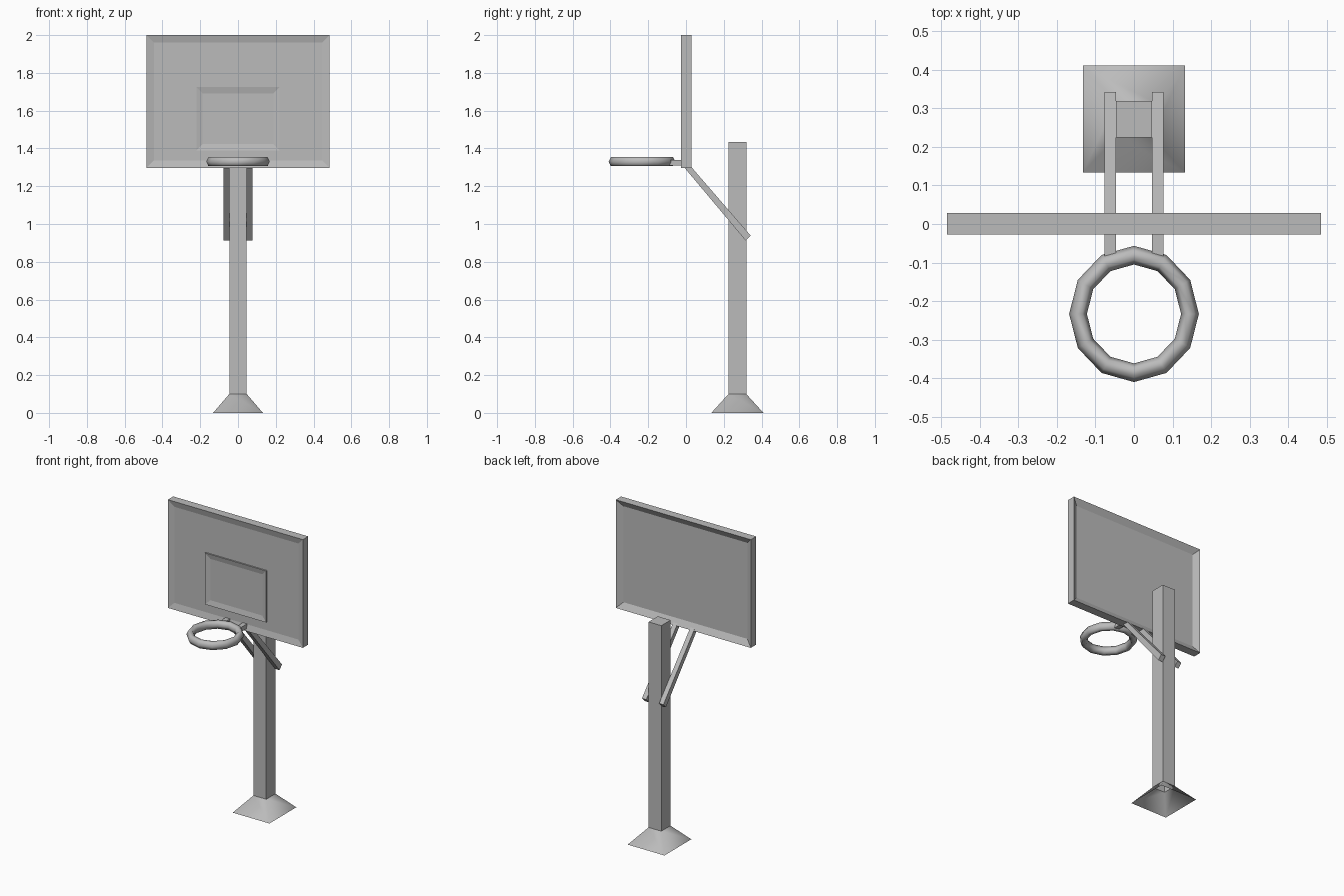
import bpy, bmesh
from mathutils import Matrix, Vector

cube = bpy.data.objects.get("Cube")
if cube:
    bpy.data.objects.remove(cube)

grey = bpy.data.materials.new("plain grey")
grey.use_nodes = True
grey.diffuse_color = (0.5, 0.5, 0.5, 1)
grey.node_tree.nodes["Principled BSDF"].inputs["Base Color"].default_value = (0.5, 0.5, 0.5, 1)


def finish(name, bm):
    mesh = bpy.data.meshes.new(name)
    bm.to_mesh(mesh)
    bm.free()
    mesh.materials.append(grey)
    obj = bpy.data.objects.new(name, mesh)
    bpy.context.collection.objects.link(obj)
    return obj


def add_box(bm, low, high):
    low, high = Vector(low), Vector(high)
    size = Matrix.Diagonal((*(high - low), 1))
    bmesh.ops.create_cube(bm, size=1, matrix=Matrix.Translation((low + high) / 2) @ size)


def facing(bm, direction):
    bm.normal_update()
    return max(bm.faces, key=lambda f: f.normal.dot(Vector(direction)))


# Backboard: slab with a shallow front recess and a deeper back recess
bm = bmesh.new()
add_box(bm, (-0.485, -0.027, 1.297), (0.485, 0.028, 2.0))
for side, depth in ((-1, 0.01), (1, 0.022)):
    face = facing(bm, (0, side, 0))
    bmesh.ops.inset_region(bm, faces=[face], thickness=0.056)
    for v in face.verts:
        v.co.y -= side * depth
finish("backboard", bm)

# Target frame: thin raised border on the front panel
bm = bmesh.new()
add_box(bm, (-0.22, -0.025, 1.39), (0.22, -0.017, 1.725))
front = facing(bm, (0, -1, 0))
back = facing(bm, (0, 1, 0))
bmesh.ops.inset_region(bm, faces=[front], thickness=0.047)
for v in front.verts:
    v.co.y = -0.0175
bmesh.ops.delete(bm, geom=[back], context='FACES_ONLY')
finish("target_frame", bm)

# Post: open at the bottom, with a hollow base flaring out below it
bm = bmesh.new()
add_box(bm, (-0.046, 0.224, 0.1), (0.046, 0.319, 1.435))
bottom = facing(bm, (0, 0, -1))
rim = list(bottom.edges)
bmesh.ops.delete(bm, geom=[bottom], context='FACES_ONLY')
finish("post", bm)

bm = bmesh.new()
rings = []
for hx, hy, z in ((0.046, 0.047, 0.1), (0.132, 0.138, 0)):
    rings.append([bm.verts.new((sx * hx, 0.272 + sy * hy, z))
                  for sx, sy in ((-1, -1), (1, -1), (1, 1), (-1, 1))])
top, foot = rings
for i in range(4):
    j = (i + 1) % 4
    bm.faces.new((top[i], foot[i], foot[j], top[j])).smooth = True
finish("base", bm)

# Support arms: bent bars from the hoop, through the board, down to the post
profile = [(-0.09, 1.31), (-0.018, 1.31), (0.316, 0.912),
           (0.342, 0.939), (-0.005, 1.34), (-0.09, 1.34)]
for name, x in (("left_arm", 0.046), ("right_arm", -0.077)):
    bm = bmesh.new()
    side = bm.faces.new([bm.verts.new((x, y, z)) for y, z in profile])
    grown = bmesh.ops.extrude_face_region(bm, geom=[side])["geom"]
    for v in grown:
        if isinstance(v, bmesh.types.BMVert):
            v.co.x += 0.031
    bmesh.ops.recalc_face_normals(bm, faces=bm.faces[:])
    finish(name, bm)

# Hoop: twelve-sided ring, slightly longer front to back
bpy.ops.mesh.primitive_torus_add(major_segments=12, minor_segments=6,
                                 major_radius=0.145, minor_radius=0.023,
                                 location=(0, -0.233, 1.33))
hoop = bpy.context.object
hoop.name = "hoop"
hoop.scale = (1, 1.05, 1.2)
hoop.data.materials.append(grey)
bpy.ops.object.shade_smooth()
